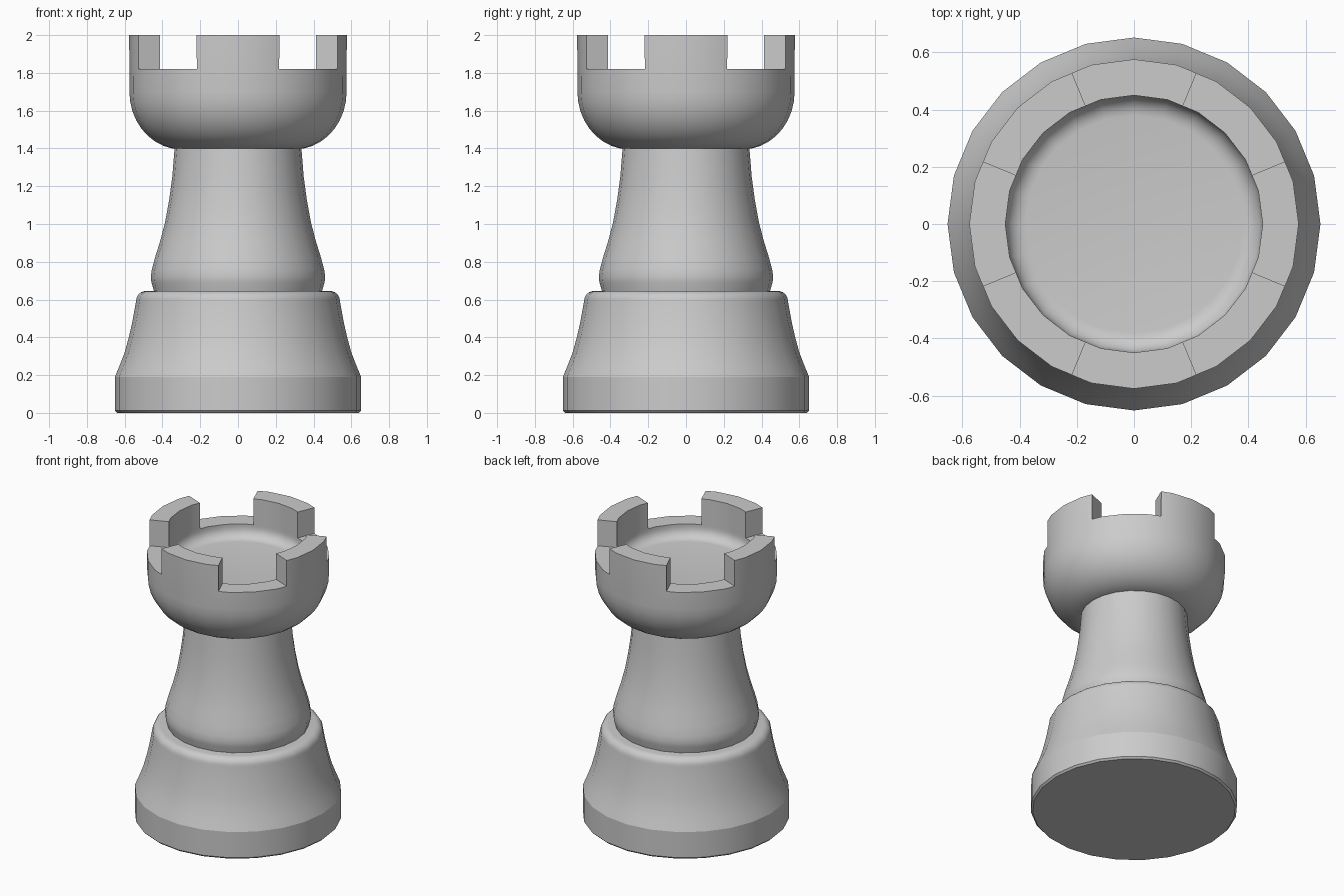
import bpy, bmesh, math

if "Cube" in bpy.data.objects:
    bpy.data.objects.remove(bpy.data.objects["Cube"])

SIDES = 24


def arc(cx, cz, rx, rz, a0, a1, n):
    """Points of an elliptical arc in the (radius, z) plane."""
    pts = []
    for i in range(n + 1):
        a = math.radians(a0 + (a1 - a0) * i / n)
        pts.append((cx + rx * math.cos(a), cz + rz * math.sin(a)))
    return pts


def add_mesh(name, bm):
    bmesh.ops.recalc_face_normals(bm, faces=bm.faces)
    me = bpy.data.meshes.new(name)
    bm.to_mesh(me)
    bm.free()
    ob = bpy.data.objects.new(name, me)
    bpy.context.collection.objects.link(ob)
    return ob


def lathe(name, profile):
    """Closed turned solid: rings from bottom to top, capped at both ends."""
    bm = bmesh.new()
    rings = []
    for r, z in profile:
        rings.append([bm.verts.new((r * math.cos(math.tau * i / SIDES),
                                    r * math.sin(math.tau * i / SIDES), z))
                      for i in range(SIDES)])
    for a, b in zip(rings, rings[1:]):
        for i in range(SIDES):
            j = (i + 1) % SIDES
            bm.faces.new((a[i], a[j], b[j], b[i]))
    bm.faces.new(rings[0])
    bm.faces.new(rings[-1])
    return add_mesh(name, bm)


def smooth(ob, degrees):
    bpy.ops.object.select_all(action='DESELECT')
    ob.select_set(True)
    bpy.context.view_layer.objects.active = ob
    bpy.ops.object.shade_smooth_by_angle(angle=math.radians(degrees))


# Flared base with a straight rim and rounded shoulder
base = lathe("base", [(0.64, 0), (0.652, 0.012), (0.652, 0.19), (0.627, 0.25),
                      (0.600, 0.32), (0.578, 0.40), (0.560, 0.48)]
             + arc(0.49, 0.59, 0.05, 0.055, 0, 90, 6))
smooth(base, 20)

# Tapering stem
stem = lathe("stem", [(0.435, 0.60), (0.445, 0.645), (0.458, 0.69), (0.462, 0.72),
                      (0.456, 0.76), (0.440, 0.82), (0.412, 0.91), (0.386, 1.01),
                      (0.364, 1.13), (0.348, 1.25), (0.335, 1.41)])
smooth(stem, 35)

# Bowl-shaped crown with a wall and a shallow rounded dish
crown = lathe("crown", arc(0.30, 1.70, 0.275, 0.305, -90, 0, 9)
              + [(0.576, 2.0), (0.45, 2.0)]
              + [(0.45, 1.82)] + arc(0.38, 1.80, 0.07, 0.07, 0, -90, 6))

# Four diagonal wedges cut the battlement gaps
bm = bmesh.new()
for k in range(4):
    a0 = math.radians(22.5 + 90 * k)
    a1 = a0 + math.radians(45)
    tri = [(0.1 * math.cos(a0), 0.1 * math.sin(a0)), (math.cos(a0), math.sin(a0)),
           (math.cos(a1), math.sin(a1)), (0.1 * math.cos(a1), 0.1 * math.sin(a1))]
    low = [bm.verts.new((x, y, 1.82)) for x, y in tri]
    top = [bm.verts.new((x, y, 2.2)) for x, y in tri]
    bm.faces.new(low)
    bm.faces.new(top)
    for i in range(4):
        j = (i + 1) % 4
        bm.faces.new((low[i], low[j], top[j], top[i]))
cutter = add_mesh("gap_cutter", bm)
cutter.hide_render = True

mod = crown.modifiers.new("gaps", 'BOOLEAN')
mod.operation = 'DIFFERENCE'
mod.solver = 'EXACT'
mod.object = cutter
bpy.context.view_layer.objects.active = crown
bpy.ops.object.modifier_apply(modifier=mod.name)
bpy.data.objects.remove(cutter)
smooth(crown, 35)
